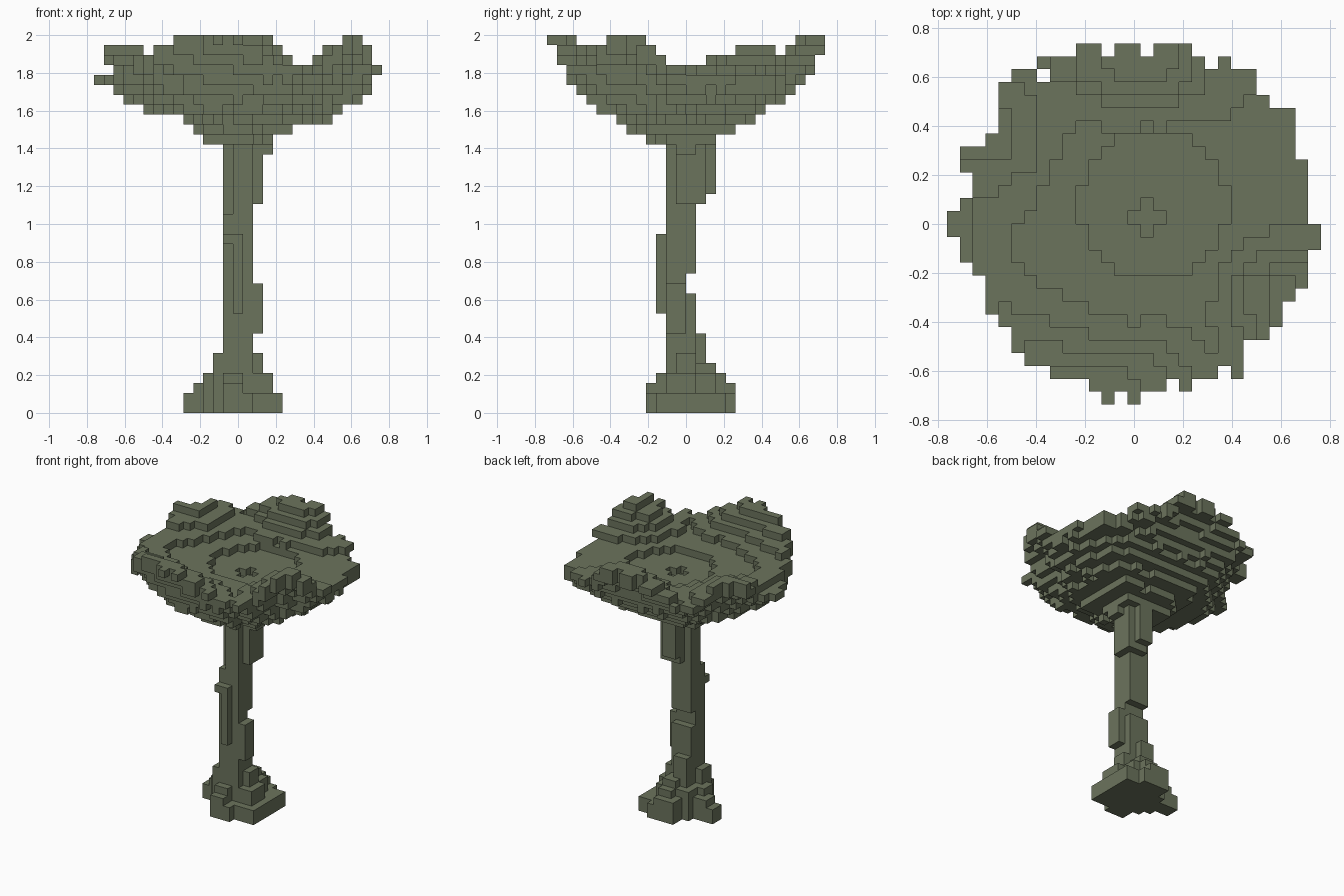
import bpy, bmesh, math, random
from mathutils import Vector

random.seed(4)
cube = bpy.data.objects.get("Cube")
if cube:
    bpy.data.objects.remove(cube, do_unlink=True)

UNIT = 2 / 38                       # size of one block
COLS, DEPTH = 29, 28                # grid size across x and y

mat = bpy.data.materials.new("grey_green")
mat.use_nodes = True
colour = (0.148, 0.173, 0.108, 1)
mat.diffuse_color = colour
mat.node_tree.nodes["Principled BSDF"].inputs["Base Color"].default_value = colour


def box(x, y, z):
    """Set of grid cells inside three half-open ranges."""
    return {(i, j, k) for i in range(*x) for j in range(*y) for k in range(*z)}


def union(boxes):
    return set().union(*(box(*b) for b in boxes))


def inside(value, spans):
    return any(a <= value < b for a, b in spans)


# Roots: four separate arms with stepped posts around the trunk
roots = union([
    ((12, 17), (12, 17), (0, 4)),
    ((9, 13), (14, 16), (0, 2)),
    ((10, 13), (14, 16), (0, 3)),
    ((11, 13), (13, 15), (0, 4)),
    ((16, 19), (11, 14), (0, 2)),
    ((16, 19), (14, 18), (0, 2)),
    ((16, 18), (12, 15), (0, 4)),
    ((13, 16), (10, 13), (0, 2)),
    ((13, 15), (10, 12), (0, 3)),
    ((13, 15), (11, 13), (0, 4)),
    ((13, 17), (16, 19), (0, 2)),
    ((13, 16), (16, 19), (0, 3)),
    ((14, 16), (16, 18), (0, 4)),
    ((12, 14), (12, 14), (0, 6)),
    ((16, 17), (13, 15), (0, 6)),
    ((14, 16), (15, 17), (0, 5)),
    ((13, 15), (15, 16), (0, 8)),
])

# Trunk: column with a trimmed corner, knots and a thicker neck
trunk = union([
    ((13, 16), (12, 15), (0, 12)),
    ((13, 16), (12, 14), (12, 14)),
    ((13, 16), (12, 15), (14, 20)),
    ((14, 16), (12, 15), (20, 28)),
    ((13, 14), (13, 15), (20, 28)),
    ((14, 15), (11, 12), (10, 18)),
    ((13, 14), (11, 12), (17, 18)),
    ((16, 17), (12, 14), (8, 13)),
    ((14, 17), (13, 16), (21, 27)),
    ((14, 16), (16, 17), (22, 27)),
    ((16, 18), (13, 15), (26, 27)),
])

# Crown outline: column spans for each row, front to back
OUTLINE = [
    [(12, 13), (14, 15)], [(11, 17), (18, 19)], [(8, 21), (22, 23)],
    [(6, 23)], [(5, 23)], [(5, 25)], [(4, 26)], [(3, 26)], [(3, 27)],
    [(3, 28)], [(2, 28)], [(1, 28)], [(1, 29)], [(0, 29)], [(0, 29)],
    [(1, 28)], [(2, 28)], [(2, 28)], [(1, 28)], [(1, 27)], [(3, 27)],
    [(4, 27)], [(4, 27)], [(4, 25)], [(4, 24)], [(5, 7), (8, 24)],
    [(7, 20), (21, 22)], [(10, 12), (13, 15), (16, 19)],
]
# Crown limits for each layer, lowest first
BASE = 27
SIDE_X = [
    [(11, 18)], [(10, 20)], [(9, 24)], [(4, 26)], [(2, 27)], [(2, 28)],
    [(0, 28)], [(2, 29)], [(1, 20), (22, 29)],
    [(1, 5), (6, 19), (23, 28)], [(8, 18), (25, 28)],
]
SIDE_Y = [
    [(10, 17)], [(8, 19)], [(7, 21)], [(5, 22)], [(4, 24)], [(2, 25)],
    [(2, 26)], [(1, 27)], [(1, 13), (16, 27)],
    [(1, 12), (19, 28)], [(0, 4), (6, 10), (25, 28)],
]
# Raised lobes: direction in degrees, rise, spread
LOBES = [(89, 4.5, 27), (-27, 4.4, 18), (-99, 4.4, 29), (150, 3.4, 19),
         (-140, 1.4, 25), (180, 1, 20)]
LAYER_RADIUS = [3.6, 5.2, 7.1, 8.9, 10.4, 11.6, 12.4, 13.3]


def crown_top(x, y):
    angle = math.degrees(math.atan2(y, x))
    ramp = min(max((math.hypot(x, y) - 6.8) / 5.5, 0), 1)
    rise = 0
    for direction, height, spread in LOBES:
        off = (angle - direction + 180) % 360 - 180
        rise += height * math.exp(-(off / spread) ** 2)
    floor = 33 + (math.hypot(x - 1.5, y - 1.5) > 5.8)
    return min(floor + round(rise * ramp + random.uniform(-0.2, 0.2)), 38)


def crown_bottom(x, y):
    r = math.hypot(x * 0.87, y)
    angle = math.degrees(math.atan2(y, x))
    r *= 1 - 0.15 * math.exp(-((angle - 38) / 20) ** 2)
    r += random.uniform(-0.8, 0.8)
    return BASE + sum(r > limit for limit in LAYER_RADIUS)


# Crown: shallow bowl with a lobed rim
crown = set()
for j in range(DEPTH):
    for i in range(COLS):
        if not inside(i, OUTLINE[j]):
            continue
        x, y = i - 14, j - 13.5
        top = crown_top(x, y)
        if abs(i - 15) + abs(j - 14) <= 1:      # small dip in the middle
            top -= 1
        allowed = [k for k in range(BASE, top)
                   if inside(i, SIDE_X[k - BASE]) and inside(j, SIDE_Y[k - BASE])]
        low = crown_bottom(x, y)
        reach = math.hypot(x, y)
        if reach > 9.5:                         # rim thins as it flares out
            low = max(low, top - (4 if reach < 11.2 else 3 if reach < 12.3 else 2))
        low = min(low, max(allowed, default=BASE))
        crown |= {(i, j, k) for k in allowed if k >= low}

trunk -= crown
roots -= trunk
solid = crown | trunk | roots


def build(name, cells):
    """Make one mesh from the outer faces of the cells."""
    bm = bmesh.new()
    verts = {}

    def vert(p):
        key = tuple(p)
        if key not in verts:
            verts[key] = bm.verts.new(((p[0] - COLS / 2) * UNIT,
                                       (p[1] - DEPTH / 2) * UNIT, p[2] * UNIT))
        return verts[key]

    for cell in sorted(cells):
        for axis in range(3):
            u, v = Vector((0, 0, 0)), Vector((0, 0, 0))
            u[(axis + 1) % 3] = v[(axis + 2) % 3] = 1
            for side in (0, 1):
                near = list(cell)
                near[axis] += 2 * side - 1
                if tuple(near) in solid:
                    continue
                p = Vector(cell)
                p[axis] += side
                ring = [p, p + u, p + u + v, p + v]
                if not side:
                    ring.reverse()
                bm.faces.new([vert(q) for q in ring])
    mesh = bpy.data.meshes.new(name)
    # Merge level blocks into broad flat faces
    bmesh.ops.dissolve_limit(bm, angle_limit=0.01, verts=bm.verts[:], edges=bm.edges[:])
    bm.to_mesh(mesh)
    bm.free()
    mesh.materials.append(mat)
    bpy.context.collection.objects.link(bpy.data.objects.new(name, mesh))


build("roots", roots)
build("trunk", trunk)
build("crown", crown)
